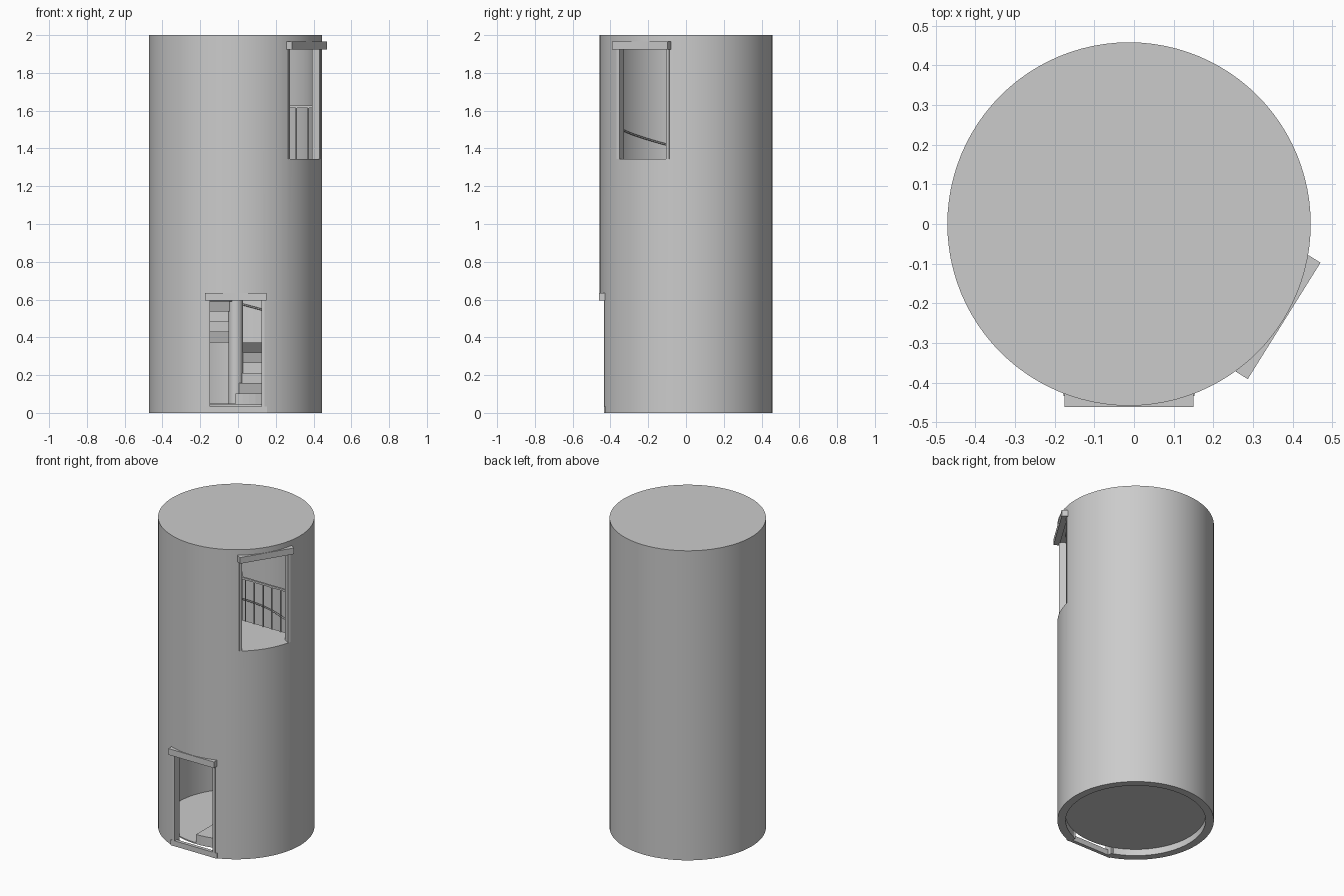
import bpy, bmesh, math
from mathutils import Matrix, Vector

if "Cube" in bpy.data.objects:
    bpy.data.objects.remove(bpy.data.objects["Cube"])

CX = -0.0125            # tower axis
R, RI = 0.458, 0.41     # outer and inner wall radius
FLOOR, LANDING = 0.05, 1.345

grey = bpy.data.materials.new("stone_grey")
grey.diffuse_color = (0.6, 0.6, 0.6, 1)
grey.use_nodes = True
grey.node_tree.nodes["Principled BSDF"].inputs["Base Color"].default_value = grey.diffuse_color


def finish(name, bm, smooth=False):
    bmesh.ops.recalc_face_normals(bm, faces=bm.faces[:])
    me = bpy.data.meshes.new(name)
    bm.to_mesh(me)
    bm.free()
    me.materials.append(grey)
    ob = bpy.data.objects.new(name, me)
    bpy.context.collection.objects.link(ob)
    ob.location.x = CX
    if smooth:
        bpy.ops.object.select_all(action='DESELECT')
        ob.select_set(True)
        bpy.context.view_layer.objects.active = ob
        bpy.ops.object.shade_smooth_by_angle(angle=math.radians(30))
    return ob


def add_box(bm, lo, hi, turn=0.0):
    """Box given by corners, then turned about the tower axis."""
    lo, hi = Vector(lo), Vector(hi)
    m = (Matrix.Rotation(turn, 4, 'Z') @ Matrix.Translation((lo + hi) / 2)
         @ Matrix.Diagonal((*(hi - lo), 1)))
    bmesh.ops.create_cube(bm, size=1, matrix=m)


def add_sector(bm, r, a0, a1, z0, z1, n):
    """Solid pie slice around the axis."""
    pts = [(0, 0)]
    for i in range(n + 1):
        a = math.radians(a0 + (a1 - a0) * i / n)
        pts.append((r * math.cos(a), r * math.sin(a)))
    f = bm.faces.new([bm.verts.new((x, y, z0)) for x, y in pts])
    up = bmesh.ops.extrude_face_region(bm, geom=[f])['geom']
    bmesh.ops.translate(bm, vec=(0, 0, z1 - z0),
                        verts=[v for v in up if isinstance(v, bmesh.types.BMVert)])


def add_cylinder(bm, r, z0, z1, n, x=0, y=0):
    bmesh.ops.create_cone(bm, cap_ends=True, segments=n, radius1=r, radius2=r,
                          depth=z1 - z0,
                          matrix=Matrix.Translation((x, y, (z0 + z1) / 2)))


# Tower shell: hollow, closed at the top, open below
bm = bmesh.new()
N = 96
outline = [(R, 2), (R, 0), (RI, 0), (RI, 1.98)]
rings = [[bm.verts.new((r * math.cos(2 * math.pi * i / N),
                        r * math.sin(2 * math.pi * i / N), z)) for i in range(N)]
         for r, z in outline]
for a, b in zip(rings, rings[1:]):
    for i in range(N):
        j = (i + 1) % N
        bm.faces.new((a[i], a[j], b[j], b[i]))
bm.faces.new(rings[0])
bm.faces.new(rings[-1])
shell = finish("tower_wall", bm)

# Openings: name, direction, half width, bottom, top
openings = [("door", -90, 0.15, -0.05, 0.60),
            ("window", -32, 0.16, LANDING, 1.93)]
for name, deg, w, z0, z1 in openings:
    turn = math.radians(deg)
    bm = bmesh.new()
    add_box(bm, (0.25, -w, z0), (0.6, w, z1), turn)
    cutter = finish(name + "_cutter", bm)
    cutter.hide_render = True
    cutter.hide_set(True)
    mod = shell.modifiers.new(name + "_cut", 'BOOLEAN')
    mod.operation = 'DIFFERENCE'
    mod.solver = 'EXACT'
    mod.object = cutter

    # Frame: two jambs and a straight lintel
    edge = math.sqrt(R * R - w * w) + 0.002
    bm = bmesh.new()
    for s in (-1, 1):
        a, b = sorted((s * (w - 0.014), s * (w + 0.003)))
        add_box(bm, (0.385, a, max(z0, 0)), (edge, b, z1), turn)
    finish(name + "_jambs", bm)
    bm = bmesh.new()
    add_box(bm, (0.425, -w - 0.013, z1 - 0.005), (0.461, w + 0.013, z1 + 0.035), turn)
    finish(name + "_lintel", bm)

# Apply the cuts and shade the shell
bpy.context.view_layer.objects.active = shell
shell.select_set(True)
for mod in list(shell.modifiers):
    bpy.ops.object.modifier_apply(modifier=mod.name)
bpy.ops.object.shade_smooth_by_angle(angle=math.radians(30))

# Door sill
bm = bmesh.new()
add_box(bm, (-0.165, -0.434, 0), (0.165, -0.412, 0.035))
finish("door_sill", bm)

# Ground floor and quarter landing
bm = bmesh.new()
add_cylinder(bm, RI, FLOOR - 0.008, FLOOR, N)
finish("ground_floor", bm)
bm = bmesh.new()
add_sector(bm, RI + 0.005, -90, 0, LANDING - 0.03, LANDING, 24)
finish("upper_landing", bm)

# Central column
bm = bmesh.new()
add_cylinder(bm, 0.038, FLOOR, 1.64, 32)
finish("stair_column", bm, True)

# Spiral stair: two full turns up to the landing
STEPS = 24
rise = (LANDING - FLOOR) / STEPS
bm = bmesh.new()
for i in range(STEPS):
    a = -90 + 30 * i
    add_sector(bm, RI, a, a + 30, FLOOR + rise * i, FLOOR + rise * (i + 1), 6)
finish("spiral_steps", bm)

# Wall handrail following the stair
curve = bpy.data.curves.new("handrail", 'CURVE')
curve.dimensions = '3D'
curve.bevel_depth = 0.005
curve.bevel_resolution = 1
curve.use_fill_caps = True
spline = curve.splines.new('POLY')
M = 130
spline.points.add(M)
for i, p in enumerate(spline.points):
    deg = -60 + 660 * i / M
    a = math.radians(deg)
    z = FLOOR + (LANDING - FLOOR) * (deg + 90) / 720 + 0.21
    p.co = (0.395 * math.cos(a), 0.395 * math.sin(a), z, 1)
curve.materials.append(grey)
rail = bpy.data.objects.new("handrail", curve)
rail.location.x = CX
bpy.context.collection.objects.link(rail)

# Balustrade along the edge of the landing
bm = bmesh.new()
add_box(bm, (0.03, -0.012, 1.615), (RI, 0.0, 1.627))
for i in range(6):
    add_cylinder(bm, 0.004, LANDING, 1.617, 8, 0.07 + 0.063 * i, -0.006)
finish("landing_balustrade", bm)
